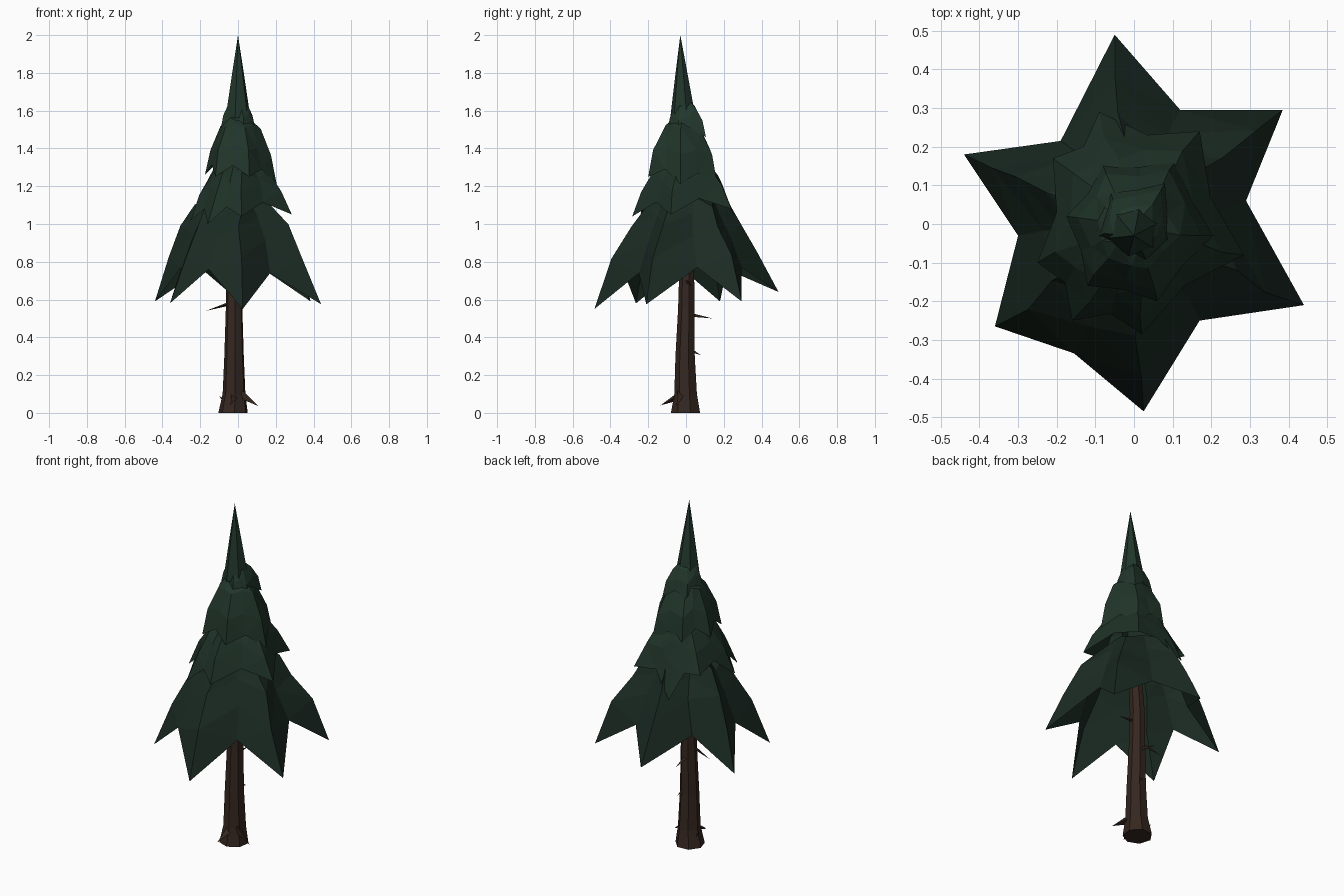
import bpy, bmesh, math, random
from mathutils import Vector

if "Cube" in bpy.data.objects:
    bpy.data.objects.remove(bpy.data.objects["Cube"])

random.seed(4)


def material(name, rgb):
    m = bpy.data.materials.new(name)
    m.diffuse_color = (*rgb, 1)
    m.use_nodes = True
    m.node_tree.nodes["Principled BSDF"].inputs["Base Color"].default_value = m.diffuse_color
    return m


def loft(name, rings, mat, end=None, closed=True):
    """Skin a stack of equal-length rings; the end is a point or a flat cap."""
    bm = bmesh.new()
    vs = [[bm.verts.new(p) for p in r] for r in rings]
    n = len(vs[0])
    for a, b in zip(vs, vs[1:]):
        for i in range(n):
            j = (i + 1) % n
            bm.faces.new((a[i], a[j], b[j], b[i]))
    if closed:
        bm.faces.new(vs[0][::-1])
    if end is None:
        bm.faces.new(vs[-1])
    else:
        c = bm.verts.new(end)
        for i in range(n):
            bm.faces.new((vs[-1][i], vs[-1][(i + 1) % n], c))
    bmesh.ops.triangulate(bm, faces=[f for f in bm.faces if len(f.verts) == 4])
    if closed:
        bmesh.ops.recalc_face_normals(bm, faces=bm.faces)
    me = bpy.data.meshes.new(name)
    bm.to_mesh(me)
    bm.free()
    me.materials.append(mat)
    ob = bpy.data.objects.new(name, me)
    bpy.context.collection.objects.link(ob)
    return ob


WIDE = [(0.79, 0.38), (0.58, 0.64), (0.43, 0.82)]
SLOPE = [(0.79, 0.38), (0.56, 0.66), (0.32, 0.87)]
ROUND = [(0.85, 0.42), (0.56, 0.78), (0.28, 0.93)]


def tier(name, hem, apex, mat, jitter=0.012, profile=SLOPE, bulge=None):
    """Star-shaped open skirt: the hem alternates tips and notches."""
    apex = Vector(apex)
    hem = [Vector(p) for p in hem]
    rings = [hem]
    for k, (fr, fz) in enumerate(profile):
        row = []
        for i, p in enumerate(hem):
            f = fr * (bulge[1][k] if bulge and i == bulge[0] else 1)
            row.append(Vector((apex.x + (p.x - apex.x) * f, apex.y + (p.y - apex.y) * f,
                               p.z + (apex.z - p.z) * fz))
                       + Vector([random.uniform(-jitter, jitter) for _ in range(3)]))
        rings.append(row)
    return loft(name, rings, mat, apex, closed=False)


def star(tips, pull, lift, c=(0, 0)):
    """Insert a notch between each pair of tips."""
    hem = []
    for i, p in enumerate(tips):
        q = tips[(i + 1) % len(tips)]
        mx, my = (p[0] + q[0]) / 2 - c[0], (p[1] + q[1]) / 2 - c[1]
        hem += [p, (c[0] + mx * pull, c[1] + my * pull, (p[2] + q[2]) / 2 + lift)]
    return hem


greens = [material("needles_%d" % i, c) for i, c in enumerate(
    [(0.011, 0.024, 0.017), (0.013, 0.031, 0.020), (0.015, 0.036, 0.023), (0.016, 0.039, 0.025)])]
bark = material("bark", (0.036, 0.020, 0.014))

# Bottom skirt, with one fuller bough on the left
hem = [(0.44, -0.21, 0.575), (0.29, 0.06, 0.77), (0.385, 0.295, 0.59), (0.12, 0.295, 0.77),
       (-0.05, 0.49, 0.64), (-0.19, 0.215, 0.76), (-0.44, 0.18, 0.59), (-0.30, -0.03, 0.77),
       (-0.36, -0.265, 0.58), (-0.155, -0.335, 0.76), (0.025, -0.485, 0.55), (0.17, -0.25, 0.74)]
tier("bottom_skirt", hem, (0, 0, 1.22), greens[0], 0.014, WIDE, (6, (1.08, 1.25, 1.2)))

# Second skirt
tips = [(0.285, -0.08, 1.05), (0.17, 0.24, 1.08), (-0.09, 0.29, 0.97), (-0.21, 0.17, 1.10),
        (-0.25, -0.10, 1.02), (-0.16, -0.25, 1.0), (0.02, -0.285, 1.04)]
tier("second_skirt", star(tips, 0.87, 0.07), (0, -0.01, 1.40), greens[1])

# Third skirt
tips = [(0.205, -0.03, 1.21), (0.11, 0.165, 1.21), (-0.08, 0.15, 1.25),
        (-0.175, 0.02, 1.26), (-0.12, -0.16, 1.25), (0.06, -0.20, 1.25)]
tier("third_skirt", star(tips, 0.94, 0.06, (0.01, -0.015)), (0, -0.015, 1.58),
     greens[2], 0.008, ROUND)

# Fourth skirt, lower on its right-back side
tips = [(0.10, -0.04, 1.47), (0.08, 0.105, 1.46), (-0.06, 0.08, 1.48),
        (-0.09, -0.03, 1.51), (0.03, -0.10, 1.49)]
tier("fourth_skirt", star(tips, 0.96, 0.04), (0, -0.015, 1.66), greens[3], 0.004, ROUND)


# Top spire
def polygon(cx, cy, z, r, n=6, phase=0.3):
    return [(cx + r * math.cos(phase + math.tau * i / n),
             cy + r * math.sin(phase + math.tau * i / n), z) for i in range(n)]


loft("top_spire", [polygon(0, -0.015, 1.56, 0.070), polygon(0, -0.018, 1.62, 0.060),
                   polygon(0, -0.024, 1.80, 0.032)], greens[3], (0, -0.03, 2.0), closed=False)

# Trunk with flared foot
trunk = [(-0.025, 0.0, 0.0, 0.08), (-0.02, 0.0, 0.10, 0.062), (-0.02, -0.003, 0.30, 0.053),
         (-0.02, 0.003, 0.55, 0.045), (-0.02, 0.005, 0.75, 0.041), (-0.01, 0.0, 0.98, 0.036)]
loft("trunk", [polygon(*t, n=7) for t in trunk], bark)


# Root spurs and dead twigs
def spike(name, a, b, r):
    a, b = Vector(a), Vector(b)
    rot = (b - a).to_track_quat('Z', 'Y')
    loft(name, [[a + rot @ Vector((r * math.cos(t), r * math.sin(t), 0))
                 for t in (0, 2.1, 4.2)]], bark, b)


spike("root_spur_right", (0.015, -0.03, 0.10), (0.11, -0.05, 0.035), 0.025)
spike("root_spur_front", (-0.02, -0.035, 0.09), (-0.04, -0.135, 0.04), 0.025)
spike("root_spur_left", (-0.06, 0.01, 0.05), (-0.10, 0.02, 0.09), 0.015)
spike("twig_left", (-0.04, 0.0, 0.58), (-0.17, 0.02, 0.54), 0.012)
spike("twig_back", (-0.02, 0.02, 0.52), (-0.03, 0.14, 0.50), 0.012)
spike("twig_back_low", (-0.01, 0.03, 0.33), (0.0, 0.08, 0.305), 0.01)
spike("twig_right", (0.0, 0.0, 0.70), (0.13, 0.03, 0.67), 0.011)
